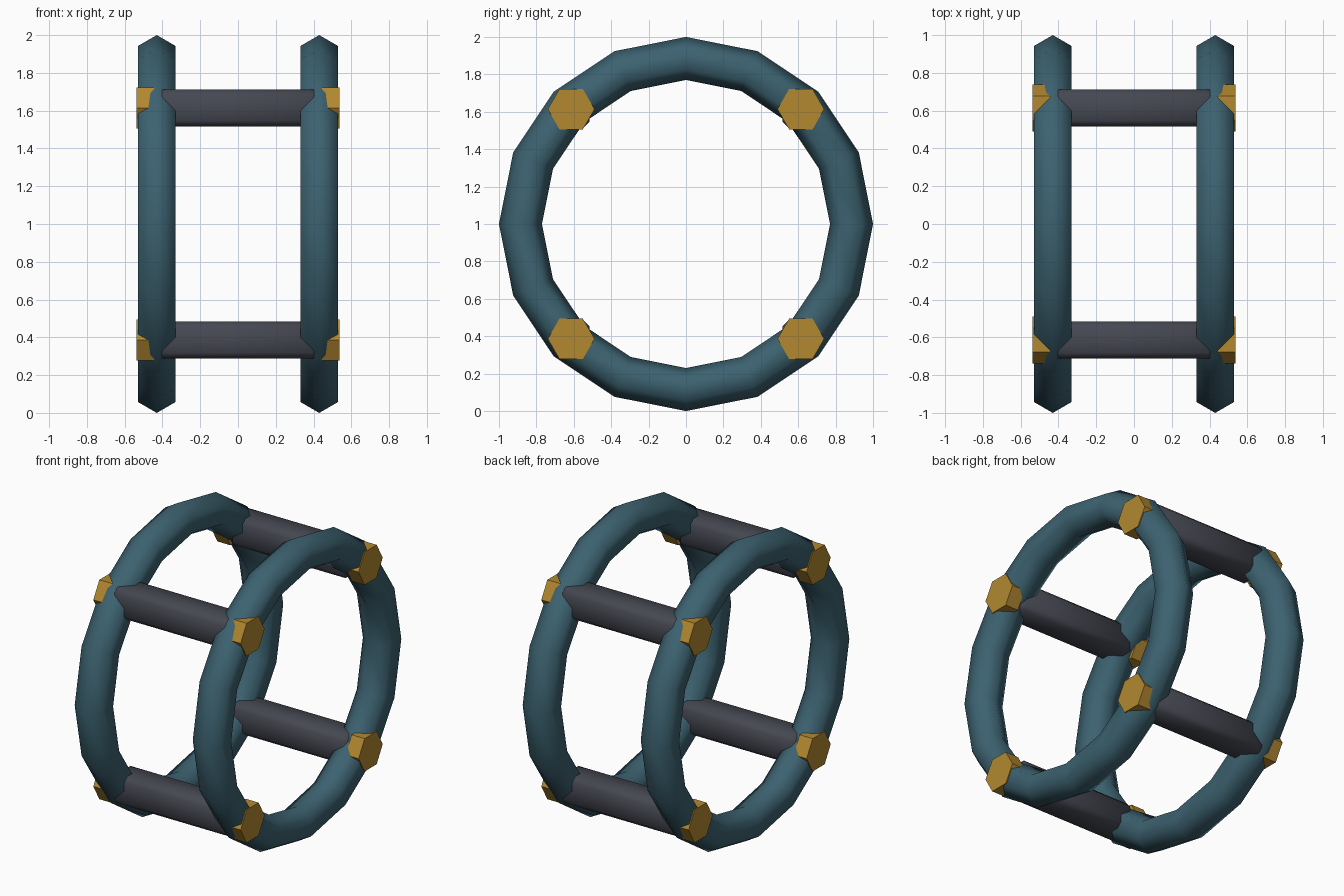
import bpy, math

if "Cube" in bpy.data.objects:
    bpy.data.objects.remove(bpy.data.objects["Cube"])


def material(name, rgb):
    m = bpy.data.materials.new(name)
    lin = [((c / 255 + 0.055) / 1.055) ** 2.4 for c in rgb]
    m.diffuse_color = (*lin, 1)
    m.use_nodes = True
    m.node_tree.nodes["Principled BSDF"].inputs["Base Color"].default_value = m.diffuse_color
    return m


teal = material("teal", (60, 98, 112))
gold = material("gold", (178, 136, 48))
grey = material("dark_grey", (70, 72, 82))


def finish(name, mat, angle=None):
    ob = bpy.context.object
    ob.name = name
    ob.data.materials.append(mat)
    if angle is not None:
        bpy.ops.object.shade_smooth_by_angle(angle=math.radians(angle))
    return ob


RING_X = 0.43    # ring offset from the middle
BAR = 0.614      # bar offset from the wheel axis in y and z

# Two low-poly rings with a hexagonal, smooth shaded tube
for side, sx in (("left", -1), ("right", 1)):
    bpy.ops.mesh.primitive_torus_add(
        major_segments=16, minor_segments=6, major_radius=0.885, minor_radius=0.115,
        location=(sx * RING_X, 0, 1), rotation=(0, math.pi / 2, 0))
    finish("ring_" + side, teal, 80)

for ny, sy in (("front", -1), ("back", 1)):
    for nz, sz in (("lower", -1), ("upper", 1)):
        place = f"{ny}_{nz}"
        # Chamfered square cross bar
        bpy.ops.mesh.primitive_cube_add(size=1, location=(0, sy * BAR, 1 + sz * BAR))
        bar = bpy.context.object
        bar.scale = (2 * RING_X, 0.195, 0.195)
        bpy.ops.object.transform_apply(location=False, rotation=False, scale=True)
        bev = bar.modifiers.new("chamfer", 'BEVEL')
        bev.width = 0.03
        bev.segments = 1
        bpy.ops.object.modifier_apply(modifier=bev.name)
        finish("cross_bar_" + place, grey, 60)
        # Hexagonal bolt heads on the outside of both rings
        for side, sx in (("left", -1), ("right", 1)):
            bpy.ops.mesh.primitive_cylinder_add(
                vertices=6, radius=0.125, depth=0.095,
                location=(sx * 0.489, sy * BAR, 1 + sz * BAR), rotation=(0, math.pi / 2, 0))
            finish(f"bolt_{place}_{side}", gold)
